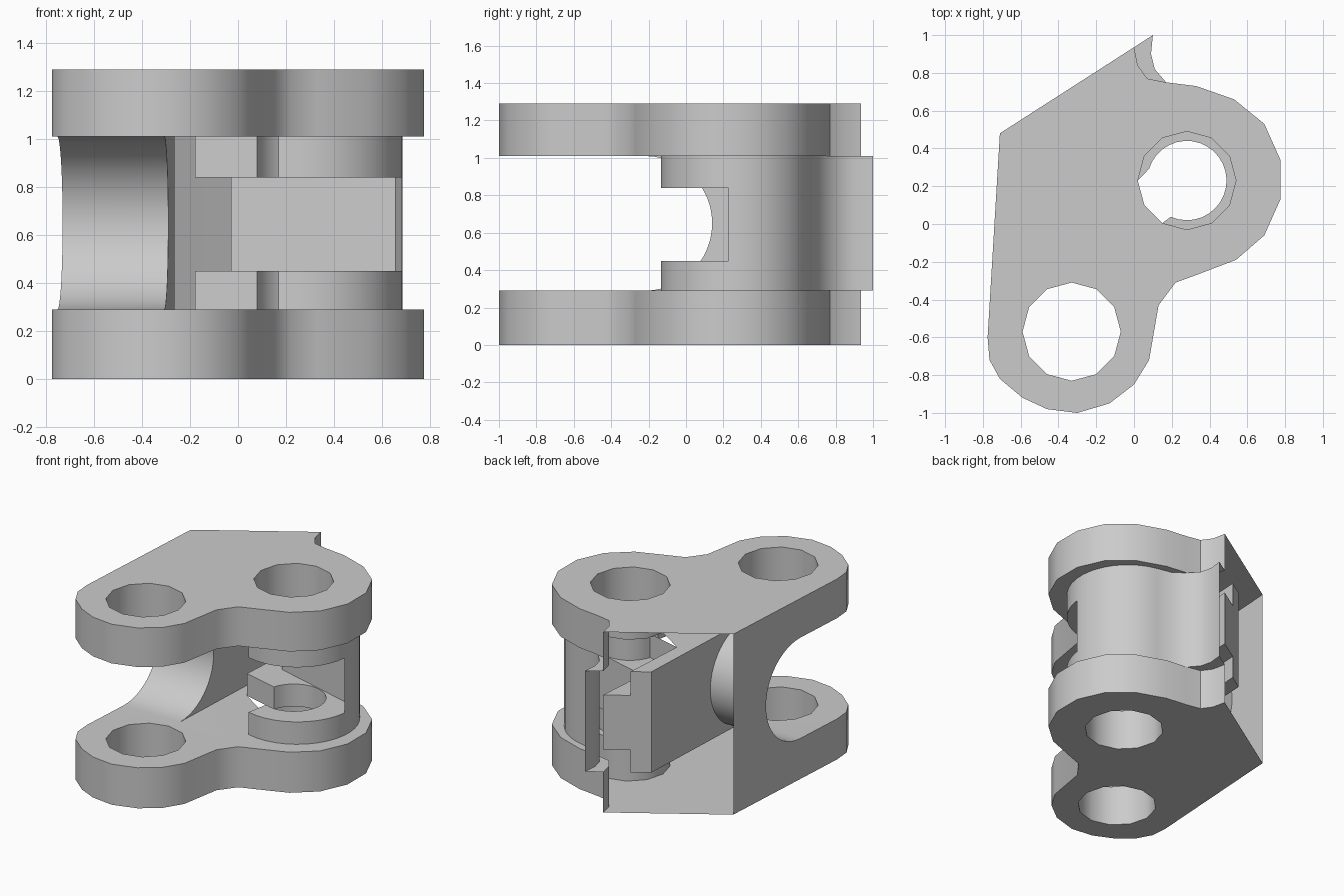
import bpy, bmesh, math
from mathutils import Vector
from mathutils.geometry import tessellate_polygon

if "Cube" in bpy.data.objects:
    bpy.data.objects.remove(bpy.data.objects["Cube"], do_unlink=True)

grey = bpy.data.materials.new("plain grey")
grey.use_nodes = True
grey.diffuse_color = (0.6, 0.6, 0.6, 1)
grey.node_tree.nodes["Principled BSDF"].inputs["Base Color"].default_value = (0.6, 0.6, 0.6, 1)

HEIGHT, LOW, HIGH = 1.29, 0.29, 1.01      # total height, gap between the plates
SLOT_LOW, SLOT_HIGH = 0.45, 0.84          # slot across the knuckle
bm = bmesh.new()


def back_y(x):
    """Line of the slanted open back."""
    return 0.48 + (x + 0.71) * 0.642


def left_x(y):
    return -0.775 + 0.0602 * (y + 0.6)


def web_x(y):
    return -0.262 + 0.045 * (y - 0.766)


def arc(cx, cy, r, start, end, steps):
    angles = [math.radians(start + (end - start) * i / steps) for i in range(steps + 1)]
    return [(cx + r * math.cos(a), cy + r * math.sin(a)) for a in angles]


def add_face(points):
    bm.faces.new([bm.verts.new(p) for p in points])


def fill(loops, facing):
    """Fill an outer loop, less any hole loops, turned towards a direction."""
    loops = [[Vector(p) for p in loop] for loop in loops]
    flat = [p for loop in loops for p in loop]
    for tri in tessellate_polygon(loops):
        a, b, c = (flat[i] for i in tri)
        across = (b - a).cross(c - a).dot(Vector(facing))
        add_face((a, b, c) if across > 0 else (a, c, b))


def level(loops, z, up):
    fill([[(x, y, z) for x, y in loop] for loop in loops], (0, 0, up))


def wall(path, lo, hi):
    for (ax, ay), (bx, by) in zip(path, path[1:]):
        add_face([(ax, ay, lo), (bx, by, lo), (bx, by, hi), (ax, ay, hi)])


# Profiles of the plates and bolt holes
back_left, back_right = (-0.71, 0.48), (0, back_y(0))
edge = [(-0.775, -0.6), (-0.765, -0.72), (-0.71, -0.82), (-0.59, -0.92), (-0.46, -0.98),
        (-0.3, -1), (-0.13, -0.95), (0, -0.85), (0.08, -0.72), (0.13, -0.43),
        (0.22, -0.31), (0.33, -0.27), (0.54, -0.19), (0.69, -0.06), (0.775, 0.13),
        (0.775, 0.34), (0.69, 0.53), (0.53, 0.66), (0.33, 0.73), (0.17, 0.75)]
fillet = [(0.07, 0.77), (0.02, 0.84), back_right]
front_hole = arc(-0.33, -0.57, 0.26, 0, 330, 11)
rear_hole = arc(0.28, 0.23, 0.26, 0, 330, 11)

# Profiles of the knuckle: tail, sleeve, hook mouth and slot
tail = [(0.1, back_y(0.1)), (0.09, 0.9), (0.11, 0.82), (0.17, 0.75)]
sleeve_back = [(0.25, 0.69)] + arc(0.28, 0.27, 0.405, 78, -6, 10)
sleeve_front = arc(0.28, 0.27, 0.405, -6, -106, 10)
mouth = arc(0.28, 0.23, 0.21, -114, 163, 24)
hook_side = [(-0.18, 0.36), (-0.15, back_y(-0.15))]
slot = [(0.655, 0.35), (-0.03, 0.54), back_right]

# Plates: outer faces, rims and bolt holes
for z, up in ((0, -1), (HEIGHT, 1)):
    level([[back_left] + edge + fillet, front_hole, rear_hole], z, up)
for lo, hi in ((0, LOW), (HIGH, HEIGHT)):
    wall(edge + fillet, lo, hi)
    for hole in (front_hole, rear_hole):
        wall((hole + hole[:1])[::-1], lo, hi)

# Web: side with a rounded gap, curved front and inner end
curve = arc(-0.22, 0.65, 0.36, -90, 90, 24)
y0, y1 = edge[0][1], back_left[1]
side = [(y1, 0), (y0, 0), (y0, LOW)] + curve + [(y0, HIGH), (y0, HEIGHT), (y1, HEIGHT)]
fill([[(left_x(y), y, z) for y, z in side]], (-1, 0, 0))
for (ya, za), (yb, zb) in zip(curve, curve[1:]):
    add_face([(left_x(ya), ya, za), (web_x(ya), ya, za),
              (web_x(yb), yb, zb), (left_x(yb), yb, zb)])
web_back = (web_x(0.766), 0.766)
web_end = curve + [(web_back[1], HIGH), (web_back[1], LOW)]
fill([[(web_x(y), y, z) for y, z in web_end]], (1, 0, 0))

# Inner plate faces around the knuckle, its hole lip and its tail
web_front = curve[0][0]
floor = [(left_x(web_front), web_front)] + edge + sleeve_back + sleeve_front[1:]
floor += arc(0.28, 0.23, 0.26, -120, -180, 2) + hook_side
floor += [web_back, (web_x(web_front), web_front)]
lip = mouth + arc(0.28, 0.23, 0.26, 180, -120, 10)
for z, up in ((LOW, 1), (HIGH, -1)):
    level([floor, front_hole], z, up)
    level([lip], z, -up)
    level([tail + fillet], z, -up)

# Thin skin along the slanted back
wall([hook_side[1], web_back], LOW, HIGH)
wall([back_right, hook_side[1]], SLOT_LOW, SLOT_HIGH)

# Knuckle: two hooked rings with a slotted sleeve between them
ring = tail + sleeve_back + sleeve_front[1:] + mouth + hook_side
for lo, hi in ((LOW, SLOT_LOW), (SLOT_HIGH, HIGH)):
    wall(ring[::-1], lo, hi)
wall((tail + sleeve_back + slot)[::-1], SLOT_LOW, SLOT_HIGH)
ledge = sleeve_front + mouth + hook_side + slot[::-1]
for z, up in ((SLOT_LOW, 1), (SLOT_HIGH, -1)):
    level([ledge], z, up)

# One welded shell, smooth along the curves
bmesh.ops.remove_doubles(bm, verts=bm.verts[:], dist=0.0005)
mesh = bpy.data.meshes.new("hinge_bracket")
bm.to_mesh(mesh)
bm.free()
mesh.materials.append(grey)
bracket = bpy.data.objects.new("hinge_bracket", mesh)
bpy.context.collection.objects.link(bracket)
bpy.context.view_layer.objects.active = bracket
bracket.select_set(True)
bpy.ops.object.shade_smooth_by_angle(angle=math.radians(35))
